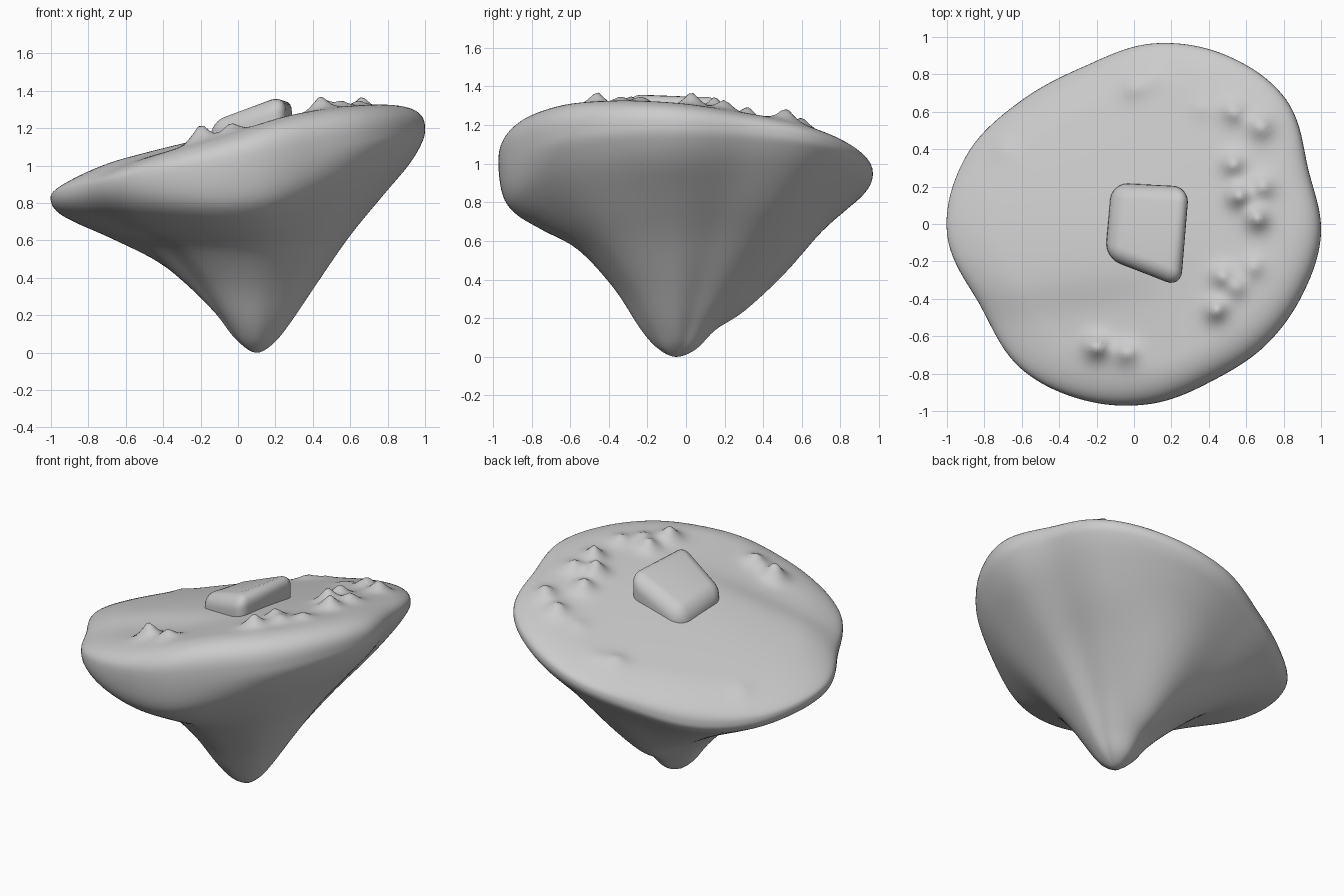
import bpy
import bmesh
from math import sin, cos, pi, exp, hypot
from mathutils import Vector

default_cube = bpy.data.objects.get("Cube")
if default_cube:
    bpy.data.objects.remove(default_cube)

stone = bpy.data.materials.new("stone_grey")
stone.use_nodes = True
stone_colour = (0.6, 0.6, 0.6, 1)
stone.diffuse_color = stone_colour
stone.node_tree.nodes["Principled BSDF"].inputs["Base Color"].default_value = stone_colour

SEGMENTS = 160
CENTRE_X, CENTRE_Y = 0.1, -0.05

# Outline radius around the tip, counter-clockwise from +x
OUTLINE = [.9, .9, 1.01, 1.03, 1.015, .965, 1, 1.08,
           1.1, 1, 1.01, .965, .91, .85, .85, .865]

# Underside heights from near the tip to the rim, for eight directions
REACH = [.1, .2, .35, .55, .75, .9, .975, 1]
UNDERSIDE = [
    [.05, .16, .36, .62, .84, 1, 1.11, 1.19],
    [.05, .18, .37, .59, .79, .96, 1.06, 1.12],
    [.04, .14, .24, .43, .66, .8, .87, .93],
    [.06, .18, .31, .43, .55, .64, .69, .74],
    [.07, .21, .38, .57, .66, .72, .77, .83],
    [.05, .17, .38, .58, .67, .75, .83, .92],
    [.04, .14, .35, .55, .66, .75, .85, 1.03],
    [.04, .15, .34, .56, .76, .93, 1.05, 1.14],
]

# Small rocks on the plateau: x, y, height
ROCKS = [(.53, .6, .06), (.68, .52, .07), (.53, .32, .07), (.56, .15, .09),
         (.69, .2, .06), (.66, .03, .085), (.47, -.28, .06), (.64, -.23, .04),
         (.55, -.34, .04), (.44, -.46, .08), (-.2, -.66, .1), (-.04, -.69, .06),
         (0, .73, .03), (.1, .78, .015), (-.7, .4, .015), (.36, .62, .015)]


def spline(a, b, c, d, t):
    """Smooth curve from b to c, shaped by its neighbours."""
    return b + t * ((c - a) / 2 + t * (a - 2.5 * b + 2 * c - d / 2
                    + t * (1.5 * (b - c) + (d - a) / 2)))


def around(values, turn):
    """Smoothly sample a closed list of values."""
    n = len(values)
    k = int(turn * n)
    return spline(*(values[(k + j) % n] for j in (-1, 0, 1, 2)), turn * n - k)


def plateau(x, y):
    """Height of the sloping upper ground with its step and rocks."""
    z = 1.175 + .215 * x - .09 * y - .055 * x * x - .03 * y * y
    z -= .08 * (1 - .75 * x) * (y + hypot(y, .2)) / 2
    step = 1 / (1 + exp((y + .34 - .15 * x) / .06))
    z -= .055 * step / (1 + exp((x - .1) / .1))
    for rx, ry, height in ROCKS:
        z += height * exp(-(hypot(x - rx, y - ry) / .058) ** 1.6)
    return z


def side_profile(turn):
    """Points from just above the tip, round the rim, to the plateau centre."""
    radius = around(OUTLINE, turn)
    dx, dy = radius * cos(turn * 2 * pi), radius * sin(turn * 2 * pi)
    heights = [around(column, turn) for column in zip(*UNDERSIDE)]
    near, rim = heights[-2:]
    path = list(zip(REACH, heights))
    path = [path[0], (0, 0)] + path + [(.975, 2 * rim - near)]
    points = []
    for k in range(1, len(path) - 2):
        a, b, c, d = (Vector(p) for p in path[k - 1:k + 3])
        if k == 1:
            a.x = -a.x
        points += [spline(a, b, c, d, j / 5) for j in range(5)]
    result = [(CENTRE_X + t * dx, CENTRE_Y + t * dy, z) for t, z in points[1:]]
    bend = [pi / 2 * (1 - j / 16) for j in range(16)]
    upper = [(.75 + .25 * sin(a), max(cos(a), 0) ** .7) for a in bend]
    upper += [(.75 * (1 - j / 36), 1) for j in range(36)]
    for t, lift in upper:
        x, y = CENTRE_X + t * dx, CENTRE_Y + t * dy
        result.append((x, y, rim + (plateau(x, y) - rim) * lift))
    return result


def finish(name, bm):
    bmesh.ops.recalc_face_normals(bm, faces=bm.faces)
    mesh = bpy.data.meshes.new(name)
    bm.to_mesh(mesh)
    bm.free()
    mesh.materials.append(stone)
    mesh.shade_smooth()
    obj = bpy.data.objects.new(name, mesh)
    bpy.context.collection.objects.link(obj)
    return obj


# Floating rock body
bm = bmesh.new()
columns = [[bm.verts.new(p) for p in side_profile(i / SEGMENTS)] for i in range(SEGMENTS)]
tip = bm.verts.new((CENTRE_X, CENTRE_Y, 0))
summit = bm.verts.new((CENTRE_X, CENTRE_Y, plateau(CENTRE_X, CENTRE_Y)))
for i, left in enumerate(columns):
    right = columns[(i + 1) % SEGMENTS]
    bm.faces.new((tip, right[0], left[0]))
    bm.faces.new((summit, left[-1], right[-1]))
    for j in range(len(left) - 1):
        bm.faces.new((left[j], right[j], right[j + 1], left[j + 1]))
finish("floating_rock", bm)

# Rounded, tilted slab resting on the plateau
bm = bmesh.new()
corners = [(-.12, .22, 1.18), (.295, .2, 1.37), (.25, -.34, 1.38), (-.155, -.18, 1.25)]
lower = [bm.verts.new((x, y, z - .25)) for x, y, z in corners]
upper = [bm.verts.new(corner) for corner in corners]
bm.faces.new(lower)
bm.faces.new(upper)
for i in range(4):
    j = (i + 1) % 4
    bm.faces.new((lower[i], lower[j], upper[j], upper[i]))
slab = finish("plateau_slab", bm)
bevel = slab.modifiers.new("rounded_edges", "BEVEL")
bevel.width = .085
bevel.segments = 6
